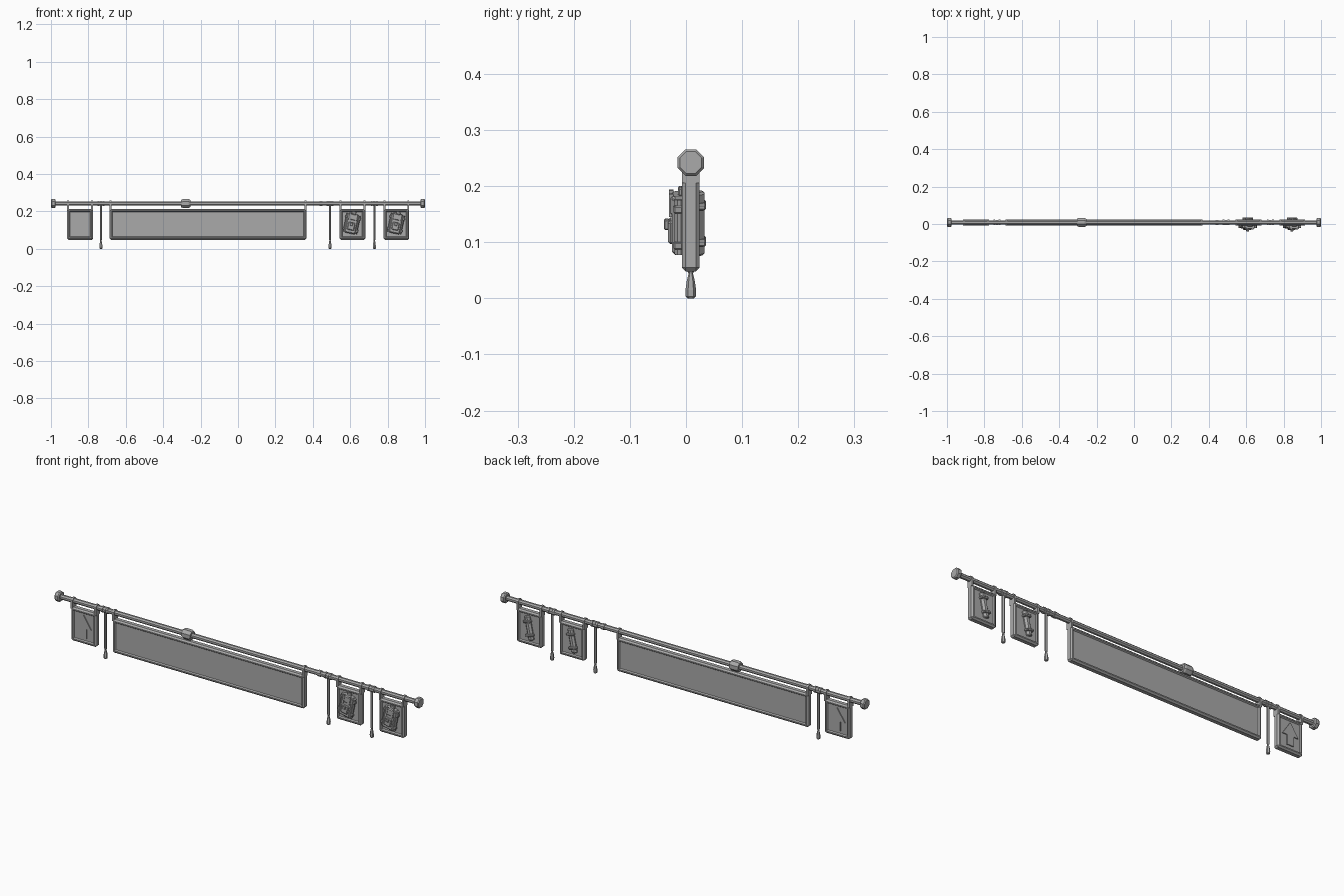
import bpy, bmesh, math
from mathutils import Matrix, Vector

if "Cube" in bpy.data.objects:
    bpy.data.objects.remove(bpy.data.objects["Cube"])

grey = bpy.data.materials.new("plain grey")
grey.use_nodes = True
GREY = (0.4, 0.4, 0.4, 1)
grey.diffuse_color = GREY
grey.node_tree.nodes["Principled BSDF"].inputs["Base Color"].default_value = GREY

CY, ROD_Z = 0.0085, 0.242
TOP, BOTTOM, THICK = 0.214, 0.048, 0.032


def finish(bm, name):
    bmesh.ops.recalc_face_normals(bm, faces=bm.faces)
    mesh = bpy.data.meshes.new(name)
    bm.to_mesh(mesh)
    bm.free()
    mesh.materials.append(grey)
    obj = bpy.data.objects.new(name, mesh)
    bpy.context.collection.objects.link(obj)
    return obj


def box(name, center, size, bevel=0.0):
    bm = bmesh.new()
    bmesh.ops.create_cube(bm, size=1, matrix=Matrix.Translation(center) @ Matrix.Diagonal((*size, 1)))
    if bevel:
        bmesh.ops.bevel(bm, geom=bm.edges[:], offset=bevel, segments=1, affect='EDGES')
    return finish(bm, name)


def lathe(name, profile, origin, axis='Z', sides=8):
    """Stack rings of (distance, radius) along an axis and cap both ends."""
    bm = bmesh.new()
    rings = []
    for d, r in profile:
        ring = []
        for i in range(sides):
            a = 2 * math.pi * (i + 0.5) / sides
            u, v = r * math.cos(a), r * math.sin(a)
            p = Vector((d, u, v)) if axis == 'X' else Vector((u, v, d))
            ring.append(bm.verts.new(p + Vector(origin)))
        rings.append(ring)
    for a, b in zip(rings, rings[1:]):
        for i in range(sides):
            j = (i + 1) % sides
            bm.faces.new((a[i], a[j], b[j], b[i]))
    bm.faces.new(rings[0])
    bm.faces.new(rings[-1])
    return finish(bm, name)


def prism(name, outline, y0, y1):
    """Extrude an x-z outline from y0 to y1."""
    bm = bmesh.new()
    face = bm.faces.new([bm.verts.new((x, y0, z)) for x, z in outline])
    out = bmesh.ops.extrude_face_region(bm, geom=[face])
    verts = [g for g in out["geom"] if isinstance(g, bmesh.types.BMVert)]
    bmesh.ops.translate(bm, vec=(0, y1 - y0, 0), verts=verts)
    return finish(bm, name)


def panel(name, x0, x1):
    """Chamfered board with a framed recess on both faces and two hanging loops."""
    bm = bmesh.new()
    center = ((x0 + x1) / 2, CY, (TOP + BOTTOM) / 2)
    size = (x1 - x0, THICK, TOP - BOTTOM, 1)
    bmesh.ops.create_cube(bm, size=1, matrix=Matrix.Translation(center) @ Matrix.Diagonal(size))
    bmesh.ops.bevel(bm, geom=bm.edges[:], offset=0.007, segments=1, affect='EDGES')
    bm.normal_update()
    sides = [f for f in bm.faces if abs(f.normal.y) > 0.99]
    bmesh.ops.inset_individual(bm, faces=sides, thickness=0.008)
    bmesh.ops.inset_individual(bm, faces=sides, thickness=0.006, depth=-0.006)
    finish(bm, name)
    for side, x in (("right", x0 + 0.005), ("left", x1 - 0.005)):
        lathe(f"{name}_{side}_loop", [(-0.005, 0.0165), (0.005, 0.0165)], (x, CY, ROD_Z), 'X')
        box(f"{name}_{side}_strap", (x, CY, 0.224), (0.01, THICK * 0.95, 0.036))


def arrow(name, cx):
    half = [(0, 0.19), (0.043, 0.125), (0.018, 0.125), (0.018, 0.078)]
    outline = [(cx + x, z) for x, z in half] + [(cx - x, z) for x, z in reversed(half[1:])]
    prism(name, outline, CY - 0.0145, CY + 0.0145)


def backpack(name, cx):
    """Tilted pack on the front of a panel with its bedroll on the back."""
    def at(x, y, z):
        return (cx + x, y, 0.134 + z)
    parts = [
        box(f"{name}_body", at(0, -0.008, 0), (0.062, 0.034, 0.106), 0.006),
        box(f"{name}_flap", at(0, -0.020, 0.036), (0.052, 0.016, 0.034), 0.004),
        box(f"{name}_pocket", at(0, -0.024, -0.014), (0.038, 0.016, 0.042), 0.004),
        box(f"{name}_buckle", at(0, -0.034, -0.002), (0.014, 0.010, 0.018), 0.002),
        box(f"{name}_handle", at(0, -0.010, 0.059), (0.024, 0.008, 0.014), 0.002),
        lathe(f"{name}_bedroll", [(-0.058, 0.012), (-0.054, 0.016), (0.054, 0.016), (0.058, 0.012)],
              at(0, 0.018, 0)),
    ]
    for s in (-1, 1):
        parts.append(lathe(f"{name}_side_roll", [(-0.05, 0.009), (0.05, 0.009)],
                           at(s * 0.03, -0.012, 0)))
        parts.append(box(f"{name}_front_strap", at(s * 0.016, -0.026, 0.036), (0.007, 0.008, 0.042)))
        parts.append(box(f"{name}_bedroll_strap", at(0, 0.027, s * 0.033), (0.042, 0.018, 0.012), 0.003))
        for t in (-1, 1):
            parts.append(box(f"{name}_side_buckle", at(t * 0.036, -0.014, s * 0.033), (0.012, 0.016, 0.013), 0.002))
    pivot = Vector((cx, 0, 0.134))
    tilt = Matrix.Translation(pivot) @ Matrix.Rotation(math.radians(12), 4, 'Y') @ Matrix.Translation(-pivot)
    for part in parts:
        part.data.transform(tilt)


# Hanging rod with end caps and collar
lathe("rod", [(-0.99, 0.012), (0.99, 0.012)], (0, CY, ROD_Z), 'X')
cap = [(-0.0125, 0.021), (-0.008, 0.0255), (0.008, 0.0255), (0.0125, 0.021)]
for side, x in (("right", -0.9875), ("left", 0.9875)):
    lathe(f"{side}_end_cap", cap, (x, CY, ROD_Z), 'X')
lathe("rod_collar", [(d * 2, r) for d, r in cap], (-0.28, CY, ROD_Z), 'X')
lathe("rod_ring", [(-0.008, 0.015), (0.008, 0.015)], (0.445, CY, ROD_Z), 'X')

# Hanging panels
panel("arrow_panel", -0.914, -0.775)
panel("long_panel", -0.687, 0.366)
panel("inner_pack_panel", 0.543, 0.681)
panel("outer_pack_panel", 0.778, 0.915)
arrow("arrow_emblem", -0.845)
backpack("inner_pack", 0.608)
backpack("outer_pack", 0.845)

# Pull cords with weighted ends
cord = [(0, 0.006), (0.003, 0.009), (0.015, 0.0095), (0.032, 0.007), (0.044, 0.004),
        (0.05, 0.0065), (0.235, 0.0065)]
for i, x in enumerate((-0.733, 0.492, 0.729)):
    lathe(f"pull_cord_{i + 1}", cord, (x, CY, 0), sides=6)
    for s in (-1, 1):
        lathe(f"cord_ring_{i + 1}", [(-0.005, 0.0155), (0.005, 0.0155)], (x + s * 0.014, CY, ROD_Z), 'X')
    lathe(f"cord_knot_{i + 1}", [(-0.007, 0.0145), (0.007, 0.0145)], (x, CY, ROD_Z), 'X')
